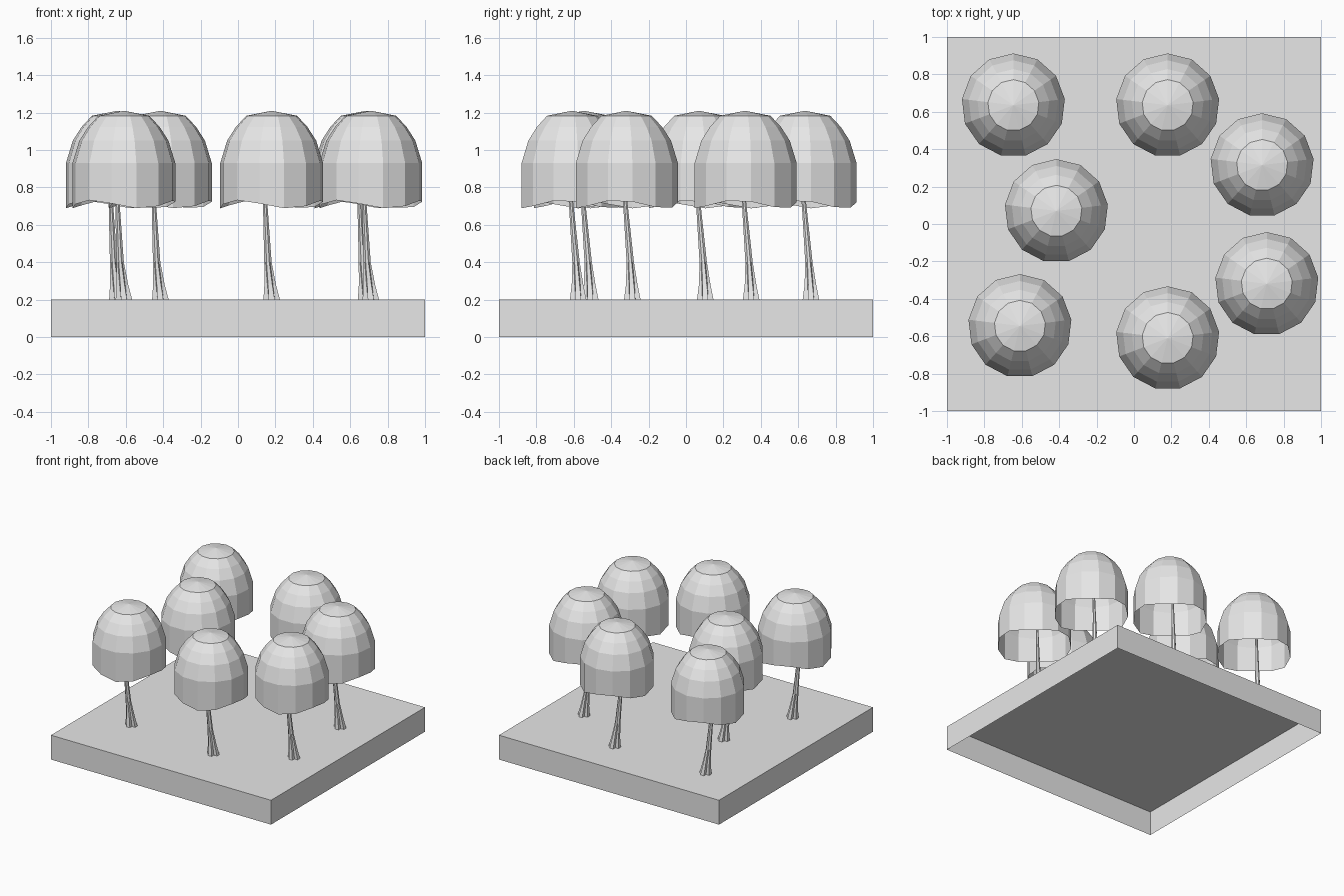
import bpy, bmesh
from math import sin, cos, pi, radians

cube = bpy.data.objects.get("Cube")
if cube:
    bpy.data.objects.remove(cube, do_unlink=True)

grey = bpy.data.materials.new("plain grey")
grey.use_nodes = True
grey.diffuse_color = (0.8, 0.8, 0.8, 1)
grey.node_tree.nodes["Principled BSDF"].inputs["Base Color"].default_value = (0.8, 0.8, 0.8, 1)


def finish(name, bm):
    mesh = bpy.data.meshes.new(name)
    bm.to_mesh(mesh)
    bm.free()
    mesh.materials.append(grey)
    obj = bpy.data.objects.new(name, mesh)
    bpy.context.collection.objects.link(obj)
    return obj


def loft(name, rings, tip):
    """Skin rings of points from bottom to top and close them with a tip; open below."""
    bm = bmesh.new()
    loops = [[bm.verts.new(p) for p in ring] for ring in rings]
    n = len(loops[0])
    for low, high in zip(loops, loops[1:]):
        for i in range(n):
            j = (i + 1) % n
            bm.faces.new((low[i], low[j], high[j], high[i]))
    top = bm.verts.new(tip)
    for i in range(n):
        bm.faces.new((loops[-1][i], loops[-1][(i + 1) % n], top))
    return finish(name, bm)


# Ground slab: a thin-walled box open underneath
bm = bmesh.new()
bmesh.ops.create_cube(bm, size=2)
for v in bm.verts:
    v.co.z = 0.2 if v.co.z > 0 else 0
bm.normal_update()
bmesh.ops.delete(bm, geom=[f for f in bm.faces if f.normal.z < -0.5], context='FACES_ONLY')
finish("ground_slab", bm)

# Canopy: hollow dome with a wavy lower rim
SIDES = 13
angles = [pi / 2 + 2 * pi * i / SIDES for i in range(SIDES)]
dome = [(0.277, 0.93), (0.24, 1.05), (0.193, 1.123), (0.137, 1.183)]
rim = [(0.277 * cos(a), 0.277 * sin(a), 0.71 - 0.022 * cos(3 * (a + radians(70))))
       for a in angles]
canopy_rings = [rim] + [[(r * cos(a), r * sin(a), z) for a in angles] for r, z in dome]

# Trunk: leaning stem with four flared roots; (x, y, z, root radius, valley radius)
stem = [(0, 0.033, 0.2, 0.047, 0.022), (-0.008, 0.03, 0.28, 0.033, 0.021),
        (-0.02, 0.022, 0.4, 0.021, 0.018), (-0.034, -0.003, 0.7, 0.013, 0.012),
        (-0.045, -0.025, 0.95, 0.009, 0.008)]
trunk_rings = []
for x, y, z, root, valley in stem:
    ring = []
    for k in range(4):
        for turn, r in ((-20, root), (20, root), (45, valley)):
            a = radians(90 * k + turn)
            ring.append((x + r * cos(a), y + r * sin(a), z))
    trunk_rings.append(ring)

# Seven identical trees
spots = [(-0.645, 0.635), (0.18, 0.635), (0.685, 0.315), (-0.415, 0.07),
         (0.71, -0.32), (-0.61, -0.545), (0.18, -0.61)]
for i, (x, y) in enumerate(spots, 1):
    canopy = loft(f"canopy_{i}", canopy_rings, (0, 0, 1.21))
    trunk = loft(f"trunk_{i}", trunk_rings, (-0.046, -0.027, 0.97))
    canopy.location = trunk.location = (x, y, 0)
